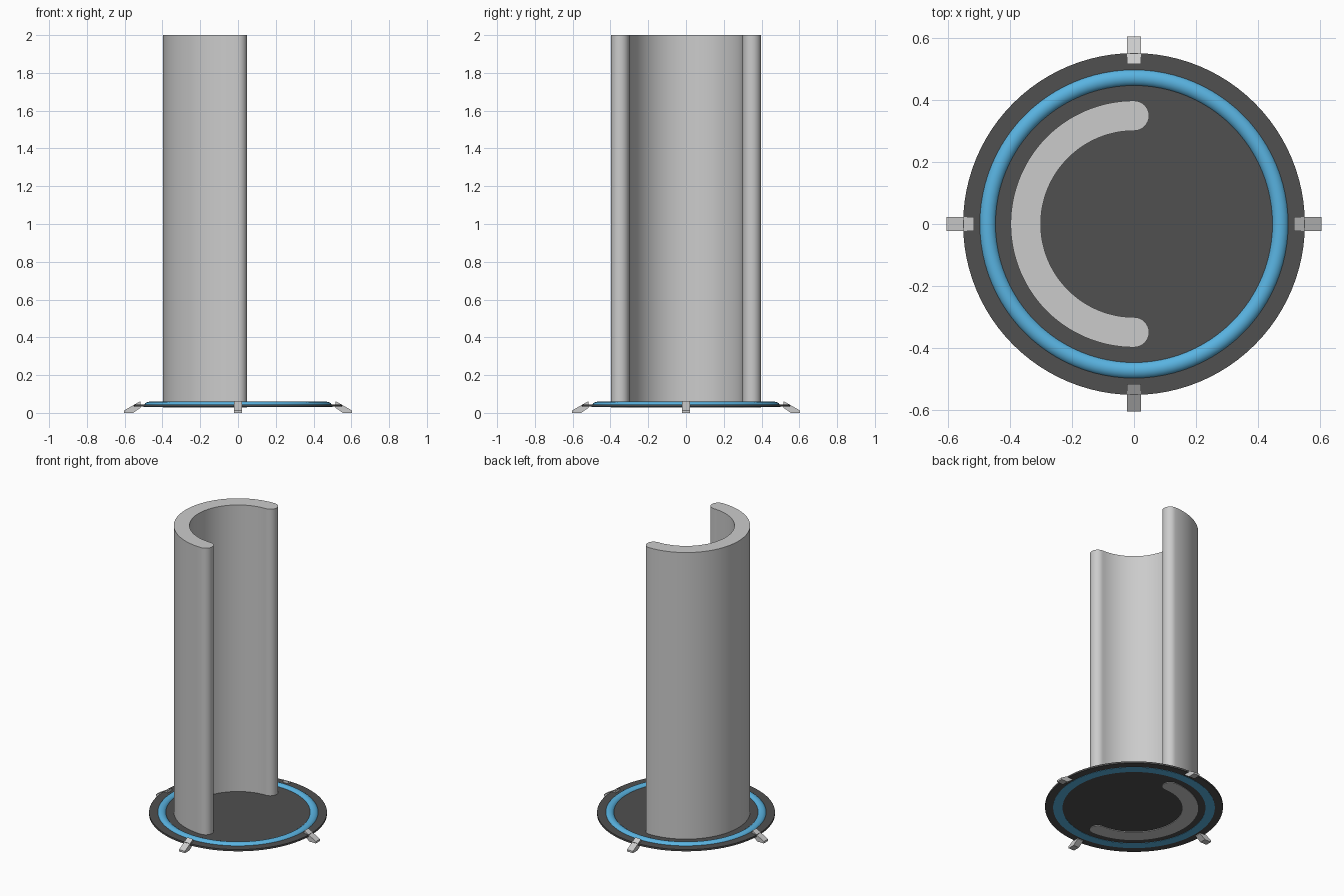
import bpy, bmesh
from math import sin, cos, pi, radians

cube = bpy.data.objects.get("Cube")
if cube:
    bpy.data.objects.remove(cube, do_unlink=True)


def material(name, rgb):
    m = bpy.data.materials.new(name)
    m.use_nodes = True
    m.diffuse_color = (*rgb, 1)
    m.node_tree.nodes["Principled BSDF"].inputs["Base Color"].default_value = (*rgb, 1)
    return m


light_grey = material("light grey", (0.6, 0.6, 0.6))
dark_grey = material("dark grey", (0.08, 0.08, 0.08))
blue = material("sky blue", (0.1, 0.45, 0.75))


def finish(name, bm, mat, smooth=True):
    bmesh.ops.recalc_face_normals(bm, faces=bm.faces)
    mesh = bpy.data.meshes.new(name)
    bm.to_mesh(mesh)
    bm.free()
    mesh.materials.append(mat)
    obj = bpy.data.objects.new(name, mesh)
    bpy.context.collection.objects.link(obj)
    if smooth:
        bpy.ops.object.select_all(action="DESELECT")
        obj.select_set(True)
        bpy.context.view_layer.objects.active = obj
        bpy.ops.object.shade_smooth_by_angle(angle=radians(30))
    return obj


def prism(points, offset):
    """Extrude a closed outline along an offset."""
    bm = bmesh.new()
    face = bm.faces.new([bm.verts.new(p) for p in points])
    ext = bmesh.ops.extrude_face_region(bm, geom=[face])
    verts = [v for v in ext["geom"] if isinstance(v, bmesh.types.BMVert)]
    bmesh.ops.translate(bm, verts=verts, vec=offset)
    return bm


def arc(cx, cy, r, start, end, steps):
    angles = [radians(start + (end - start) * i / steps) for i in range(steps + 1)]
    return [(cx + r * cos(a), cy + r * sin(a)) for a in angles]


# Base disc
disc = arc(0, 0, 0.55, 0, 360, 96)[:-1]
finish("base_disc", prism([(x, y, 0.033) for x, y in disc], (0, 0, 0.012)), dark_grey)

# Curved upright wall with rounded ends
OUTER, INNER, BOTTOM = 0.397, 0.3, 0.029
mid, half = (OUTER + INNER) / 2, (OUTER - INNER) / 2
outline = (arc(0, 0, OUTER, 90, 270, 64)
           + arc(0, -mid, half, -90, 90, 16)[1:]
           + arc(0, 0, INNER, 270, 90, 64)[1:]
           + arc(0, mid, half, -90, 90, 16)[1:-1])
finish("curved_wall", prism([(x, y, BOTTOM) for x, y in outline], (0, 0, 2 - BOTTOM)), light_grey)

# Domed ring set into the disc
bm = bmesh.new()
loops = []
profile = [(0.471 + 0.029 * cos(pi * i / 12), 0.031 + 0.028 * sin(pi * i / 12)) for i in range(13)]
for x, y in arc(0, 0, 1, 0, 360, 96)[:-1]:
    loops.append([bm.verts.new((x * r, y * r, z)) for r, z in profile])
for a, b in zip(loops, loops[1:] + loops[:1]):
    for i in range(len(profile)):
        j = (i + 1) % len(profile)
        bm.faces.new((a[i], a[j], b[j], b[i]))
finish("light_ring", bm, blue)

# Four wedge feet around the rim
foot = [(0.515, 0.063), (0.603, 0.013), (0.603, 0), (0.555, 0), (0.515, 0.028)]
for i, name in enumerate(("left", "back", "right", "front")):
    bm = prism([(r, -0.022, z) for r, z in foot], (0, 0.044, 0))
    obj = finish(name + "_foot", bm, light_grey, smooth=False)
    obj.rotation_euler.z = i * pi / 2
